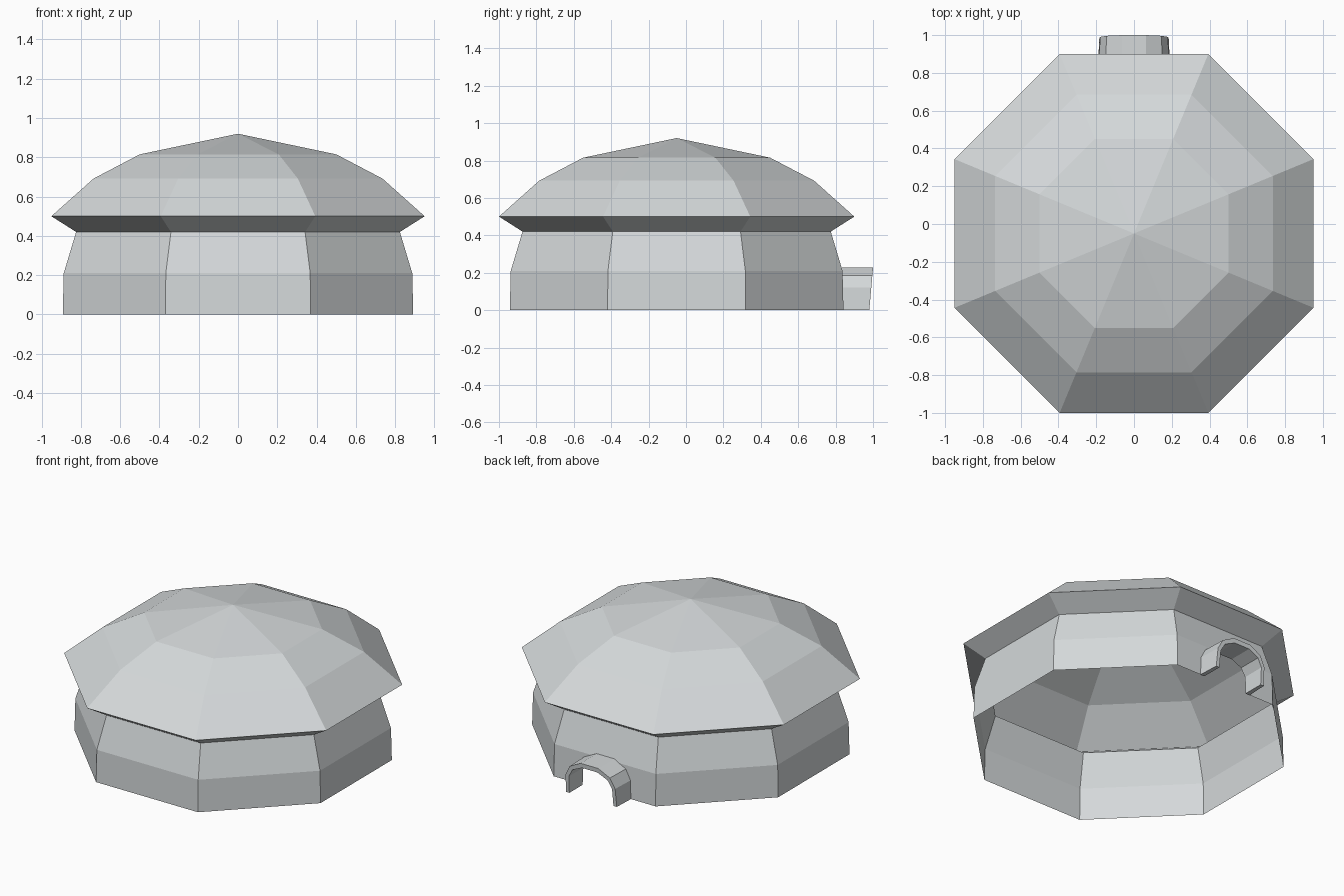
import bpy, bmesh, math

if "Cube" in bpy.data.objects:
    bpy.data.objects.remove(bpy.data.objects["Cube"])

CY = -0.05  # centre of the octagonal hut (the entrance sticks out at the back)

mat = bpy.data.materials.new("pale_grey")
mat.diffuse_color = (0.66, 0.69, 0.70, 1)
mat.use_nodes = True
mat.node_tree.nodes["Principled BSDF"].inputs["Base Color"].default_value = mat.diffuse_color


def finish(bm, name):
    me = bpy.data.meshes.new(name)
    bm.to_mesh(me)
    bm.free()
    me.materials.append(mat)
    ob = bpy.data.objects.new(name, me)
    bpy.context.collection.objects.link(ob)
    return ob


def octagon(bm, apothem, z):
    r = apothem / math.cos(math.pi / 8)
    angles = [math.pi / 8 + i * math.pi / 4 for i in range(8)]
    return [bm.verts.new((r * math.cos(a), CY + r * math.sin(a), z)) for a in angles]


def mirrored(half):
    return half + [(-x, z) for x, z in reversed(half)]


def wall_y(z):
    return CY + 0.892 - 0.005 * z / 0.21


# entrance arch outlines, (x, z), from right foot to left foot
outer = mirrored([(0.19, 0), (0.185, 0.12), (0.15, 0.185), (0.065, 0.227)])
inner = mirrored([(0.16, 0), (0.157, 0.112), (0.127, 0.165), (0.055, 0.198)])

# walls: open octagonal shell with the doorway left out of the back panel
bm = bmesh.new()
rings = [octagon(bm, r, z) for r, z in [(0.892, 0), (0.887, 0.21), (0.824, 0.42)]]
for level, (a, b) in enumerate(zip(rings, rings[1:])):
    for i in range(8):
        j = (i + 1) % 8
        hole = []
        if level == 0 and i == 1:
            hole = [bm.verts.new((x, wall_y(z), z)) for x, z in inner]
        bm.faces.new([a[i]] + hole + [a[j], b[j], b[i]])
finish(bm, "walls")

# roof: soffit, two slopes and a shallow cap
bm = bmesh.new()
rings = [octagon(bm, r, z) for r, z in
         [(0.824, 0.42), (0.95, 0.50), (0.735, 0.692), (0.50, 0.815)]]
for a, b in zip(rings, rings[1:]):
    for i in range(8):
        j = (i + 1) % 8
        bm.faces.new((a[i], a[j], b[j], b[i]))
apex = bm.verts.new((0, CY, 0.92))
for i in range(8):
    bm.faces.new((rings[-1][i], rings[-1][(i + 1) % 8], apex))
finish(bm, "roof")

# entrance tunnel: inner face, front rim and outer face swept along the arch
bm = bmesh.new()
rows = []
for (xi, zi), (xo, zo) in zip(inner, outer):
    front_i = 0.98 + 0.02 * zi / 0.227
    front_o = 0.98 + 0.02 * zo / 0.227
    rows.append([bm.verts.new(p) for p in (
        (xi, wall_y(zi), zi), (xi, front_i, zi),
        (xo * 0.97, front_o, zo), (xo, wall_y(zo) - 0.003, zo))])
for p, q in zip(rows, rows[1:]):
    for j in range(3):
        bm.faces.new((p[j], q[j], q[j + 1], p[j + 1]))
# soles of the two legs
bm.faces.new(rows[0])
bm.faces.new(rows[-1][::-1])
finish(bm, "entrance_arch")
